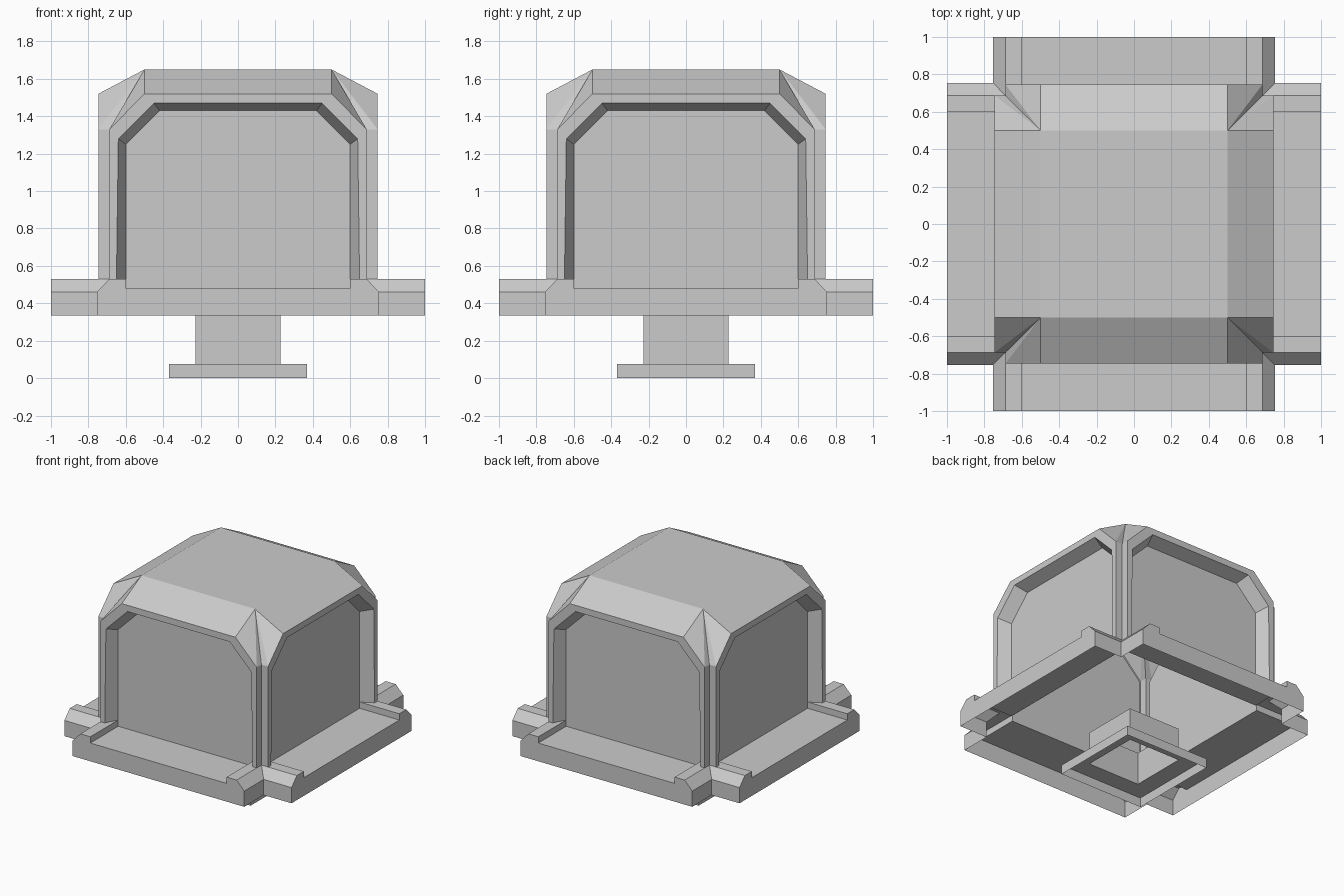
import bpy, bmesh, math
from mathutils import Matrix, Vector

if "Cube" in bpy.data.objects:
    bpy.data.objects.remove(bpy.data.objects["Cube"])


def build(name, faces):
    """Faces describe the right half of the front; mirror them and turn around z four times."""
    bm = bmesh.new()
    for k in range(4):
        rot = Matrix.Rotation(k * math.pi / 2, 3, 'Z')
        for s in (1, -1):
            for f in faces:
                pts = [rot @ Vector((x * s, y, z)) for x, y, z in f]
                bm.faces.new([bm.verts.new(p) for p in (pts if s > 0 else pts[::-1])])
    bmesh.ops.remove_doubles(bm, verts=bm.verts, dist=0.001)
    bmesh.ops.dissolve_limit(bm, angle_limit=math.radians(0.5), verts=bm.verts, edges=bm.edges)
    bmesh.ops.recalc_face_normals(bm, faces=bm.faces)
    me = bpy.data.meshes.new(name)
    bm.to_mesh(me)
    bm.free()
    ob = bpy.data.objects.new(name, me)
    bpy.context.collection.objects.link(ob)
    return ob


def at(profile, y):
    return [(x, y, z) for x, z in profile]


def bridge(a, b):
    return [[a[i], a[i + 1], b[i + 1], b[i]] for i in range(len(a) - 1)]


# Housing: frame around each recessed panel, sloped roof edges, notched corners
F, N, P, T = -0.747, -0.688, -0.65, 0.5
outer = at([(0.688, 0.53), (0.688, 1.33), (T, 1.52), (0, 1.52)], F)
inner = at([(0.65, 0.53), (0.64, 1.28), (0.45, 1.47), (0, 1.47)], F)
panel = at([(0.6, 0.53), (0.6, 1.25), (0.42, 1.43), (0, 1.43)], P)
housing = bridge(outer, inner) + bridge(inner, panel)
housing += [
    panel + [(0, P, 0.48), (0.6, P, 0.48)],                                   # panel
    [(0, -T, 1.65), (T, -T, 1.65), (T, F, 1.52), (0, F, 1.52)],               # roof slope
    [(0, 0, 1.65), (T, -T, 1.65), (0, -T, 1.65)],                             # roof top
    [(T, -T, 1.65), (T, F, 1.52), (-N, F, 1.33)],                             # roof corner
    [(T, -T, 1.65), (-N, F, 1.33), (-N, N, 1.33)],
    [(-N, F, 0.53), (-N, F, 1.33), (-N, N, 1.33), (-N, N, 0.53)],             # corner notch
]
build("housing", housing)

# Cross-shaped base: low ledges between raised, chamfered corner blocks, open below
W, B = 0.755, 0.335
rim = [(0, 0.48), (0.6, 0.48), (0.6, 0.53), (-N, 0.53), (W, 0.46), (W, B)]
base = [
    at(rim + [(0, B)], -1),                                                   # end wall
    [(0, -1, 0.48), (0.6, -1, 0.48), (0.6, P, 0.48), (0, P, 0.48)],           # ledge
    [(0.6, -1, 0.48), (0.6, -1, 0.53), (0.6, P, 0.53), (0.6, P, 0.48)],       # block inside
    [(0.6, -1, 0.53), (-N, -1, 0.53), (-N, N, 0.53), (-P, P, 0.53), (0.6, P, 0.53)],
    [(-N, -1, 0.53), (W, -1, 0.46), (W, -W, 0.46), (-N, N, 0.53)],            # chamfer
    [(W, -1, 0.46), (W, -1, B), (W, -W, B), (W, -W, 0.46)],                   # side wall
]
build("base", base)

# Pedestal: hollow square stem flaring to a hollow square foot
steps = [(0.228, B), (0.228, 0.075), (0.37, 0.075), (0.37, 0)]
build("pedestal", bridge([(0, -r, z) for r, z in steps], [(r, -r, z) for r, z in steps]))
